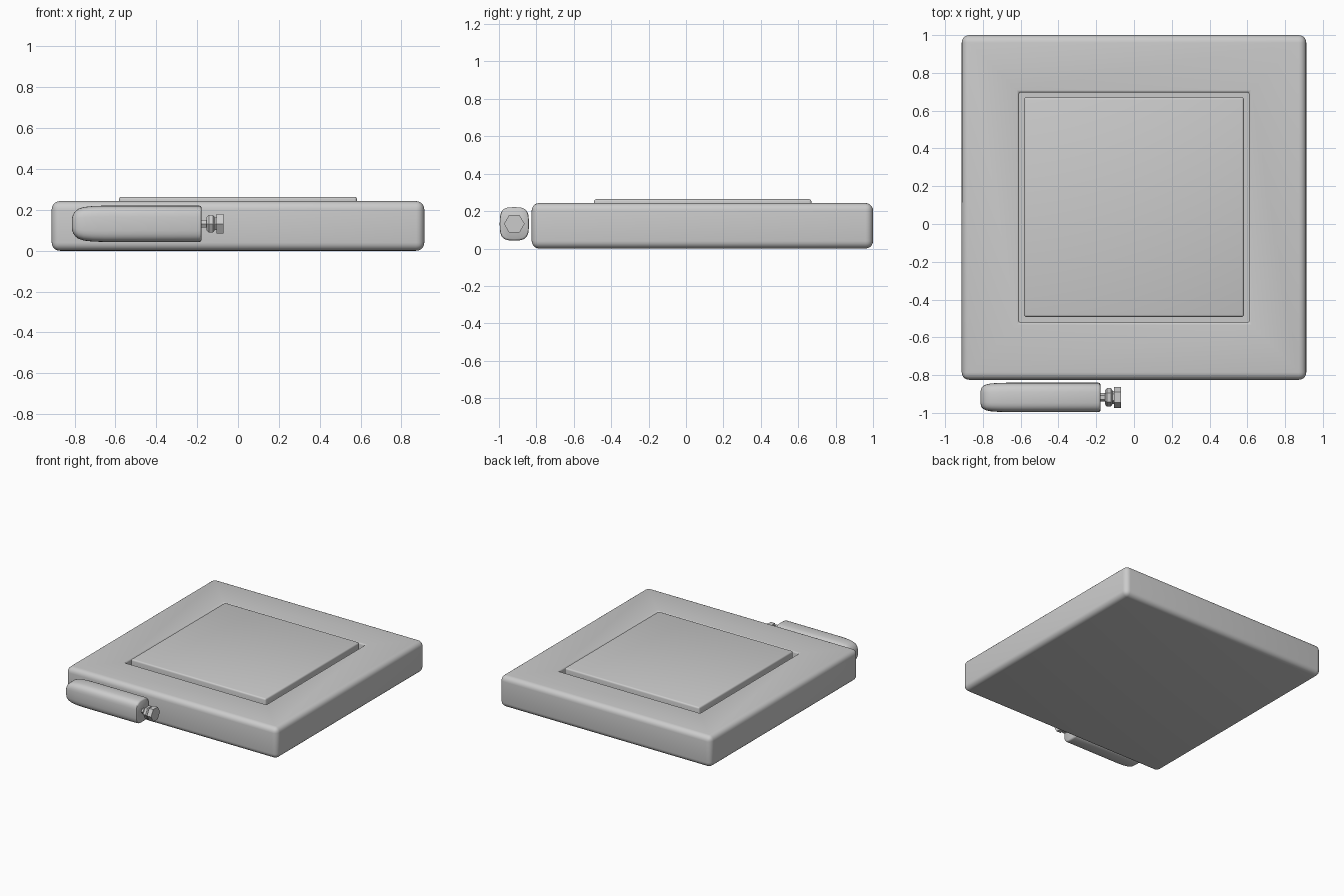
import bpy, bmesh, math

if "Cube" in bpy.data.objects:
    bpy.data.objects.remove(bpy.data.objects["Cube"])


def finish(name, bm, angle=35):
    bmesh.ops.recalc_face_normals(bm, faces=bm.faces)
    mesh = bpy.data.meshes.new(name)
    bm.to_mesh(mesh)
    bm.free()
    ob = bpy.data.objects.new(name, mesh)
    bpy.context.collection.objects.link(ob)
    bpy.ops.object.select_all(action='DESELECT')
    ob.select_set(True)
    bpy.context.view_layer.objects.active = ob
    bpy.ops.object.shade_smooth_by_angle(angle=math.radians(angle))
    return ob


def box(x0, x1, y0, y1, z0, z1):
    bm = bmesh.new()
    bmesh.ops.create_cube(bm, size=1)
    for v in bm.verts:
        v.co.x = x0 if v.co.x < 0 else x1
        v.co.y = y0 if v.co.y < 0 else y1
        v.co.z = z0 if v.co.z < 0 else z1
    return bm


def bevel(bm, edges, width, segments):
    bmesh.ops.bevel(bm, geom=edges, offset=width, offset_type='OFFSET',
                    segments=segments, profile=0.5, affect='EDGES')


def loft(name, section, stations, centre, angle):
    """Skin scaled copies of a yz section along x; station = (x, half y, half z)."""
    bm = bmesh.new()
    rings = [[bm.verts.new((x, centre[0] + hy * u, centre[1] + hz * v)) for u, v in section]
             for x, hy, hz in stations]
    n = len(section)
    for a, b in zip(rings, rings[1:]):
        for i in range(n):
            j = (i + 1) % n
            bm.faces.new((a[i], a[j], b[j], b[i]))
    bm.faces.new(rings[0])
    bm.faces.new(rings[-1])
    return finish(name, bm, angle)


# Thick frame: rounded slab with a square recess in its top
bm = box(-0.912, 0.912, -0.825, 1.0, 0, 0.243)
outer = list(bm.edges)
top = max(bm.faces, key=lambda f: f.calc_center_median().z)
bmesh.ops.inset_region(bm, faces=[top], thickness=0.303, use_even_offset=True)
rim = list(top.edges)
walls = bmesh.ops.extrude_discrete_faces(bm, faces=[top])
floor = walls['faces'][0]
bmesh.ops.translate(bm, verts=floor.verts, vec=(0, 0, -0.12))
old = [e for e in outer if e.is_valid]
bevel(bm, old, 0.04, 5)
inner = [e for e in bm.edges
         if all(abs(v.co.x) < 0.65 and v.co.z > 0.2 for v in e.verts)
         or (all(abs(v.co.x) < 0.65 for v in e.verts) and abs(e.verts[0].co.z - e.verts[1].co.z) > 0.05)]
bevel(bm, inner, 0.012, 3)
finish("frame_base", bm)

# Raised square pad sitting in the recess
bm = box(-0.582, 0.582, -0.492, 0.67, 0.12, 0.264)
bevel(bm, list(bm.edges), 0.012, 3)
finish("square_pad", bm)

# Side tube: rounded-square section with a domed closed end
AXIS = (-0.918, 0.132)
section = []
for i in range(32):
    c, s = math.cos(i * math.tau / 32), math.sin(i * math.tau / 32)
    section.append((math.copysign(abs(c) ** 0.6, c), math.copysign(abs(s) ** 0.6, s)))
tube = [(-0.812, 0.034, 0.030), (-0.808, 0.050, 0.044), (-0.798, 0.061, 0.060),
        (-0.782, 0.069, 0.073), (-0.755, 0.074, 0.082), (-0.71, 0.077, 0.087),
        (-0.65, 0.078, 0.089), (-0.19, 0.078, 0.089), (-0.182, 0.076, 0.086),
        (-0.178, 0.070, 0.080)]
loft("side_tube", section, tube, AXIS, 40)

# Six-sided stem, tapered collar and end cap
hexagon = [(math.cos(i * math.tau / 6), math.sin(i * math.tau / 6)) for i in range(6)]
knob = [(x, r, r) for x, r in [
    (-0.19, 0.022), (-0.153, 0.022), (-0.153, 0.038), (-0.143, 0.049), (-0.122, 0.049),
    (-0.113, 0.035), (-0.106, 0.035), (-0.106, 0.055), (-0.07, 0.055)]]
loft("hex_knob", hexagon, knob, AXIS, 20)
